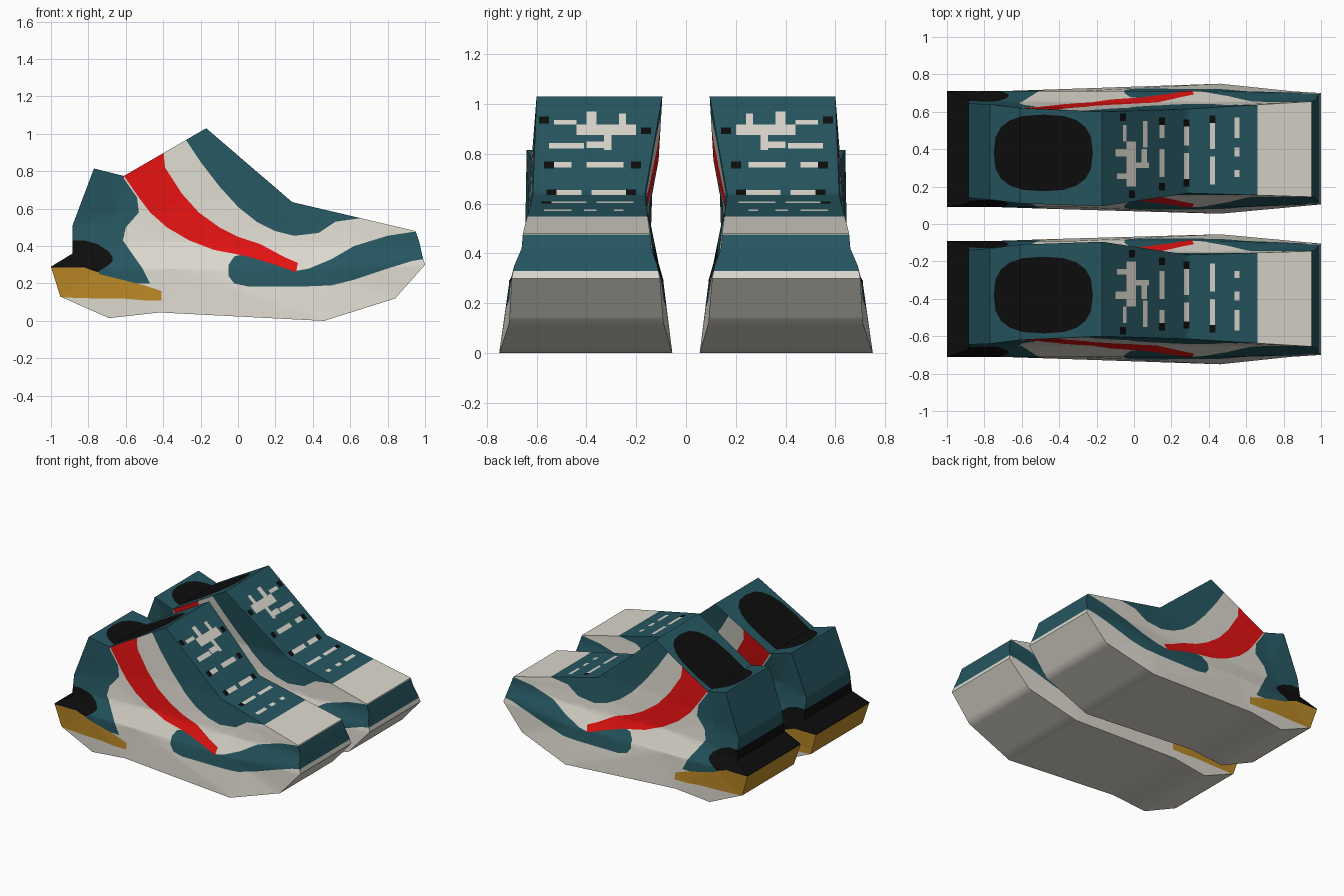
import bpy, bmesh, math
from mathutils import Vector

if "Cube" in bpy.data.objects:
    bpy.data.objects.remove(bpy.data.objects["Cube"])

COLOURS = {"cream": (0.72, 0.69, 0.62), "teal": (0.019, 0.094, 0.118), "red": (0.78, 0.006, 0.006),
           "gold": (0.50, 0.25, 0.02), "black": (0.004, 0.004, 0.004)}
NAMES = list(COLOURS)
mats = []
for name, c in COLOURS.items():
    m = bpy.data.materials.new(name)
    m.diffuse_color = (*c, 1)
    m.use_nodes = True
    m.node_tree.nodes["Principled BSDF"].inputs["Base Color"].default_value = m.diffuse_color
    mats.append(m)

# Shoe shell: five rows from sole to collar, heel to toe, each (x, z, inner y, outer y)
ROWS = [
    [(-.95, .13, .10, .70), (-.69, .015, .09, .71), (-.42, .045, .08, .72), (.46, 0, .055, .75), (.84, .12, .09, .71)],
    [(-1, .29, .09, .71), (-.72, .28, .09, .71), (-.30, .28, .09, .71), (.44, .27, .09, .71), (1, .30, .105, .70)],
    [(-.885, .36, .11, .67), (-.70, .40, .13, .655), (-.30, .42, .15, .65), (.40, .40, .15, .65), (.985, .35, .115, .69)],
    [(-.885, .51, .14, .645), (-.66, .56, .15, .63), (-.22, .65, .155, .625), (.33, .53, .16, .63), (.97, .42, .14, .66)],
    [(-.77, .815, .13, .64), (-.61, .775, .11, .62), (-.17, 1.03, .095, .60), (.29, .635, .165, .615), (.95, .48, .145, .655)],
]


def shell(sign):
    bm = bmesh.new()
    v = [[[bm.verts.new((x, sign * y, z)) for y in (yi, yo)] for x, z, yi, yo in row] for row in ROWS]
    for r in range(4):
        for c in range(4):
            for s in (0, 1):
                bm.faces.new((v[r][c][s], v[r][c + 1][s], v[r + 1][c + 1][s], v[r + 1][c][s]))
        for c in (0, 4):
            bm.faces.new((v[r][c][0], v[r][c][1], v[r + 1][c][1], v[r + 1][c][0]))
    for r in (0, 4):
        for c in range(4):
            bm.faces.new((v[r][c][0], v[r][c][1], v[r][c + 1][1], v[r][c + 1][0]))
    bmesh.ops.recalc_face_normals(bm, faces=bm.faces[:])
    bmesh.ops.triangulate(bm, faces=bm.faces[:])
    return bm


def paint(bm, poly, axis, colour, keep=lambda f: True):
    """Cut a convex outline, projected along y or z, into the faces and colour the inside."""
    lay = bm.faces.layers.int["mark"]
    to3d = (lambda a, b: Vector((a, 0, b))) if axis == "y" else (lambda a, b: Vector((a, b, 0)))
    n = len(poly)
    area = sum(poly[i][0] * poly[(i + 1) % n][1] - poly[(i + 1) % n][0] * poly[i][1] for i in range(n))
    turn = 1 if area > 0 else -1
    for f in bm.faces:
        f[lay] = int(keep(f))
    for i in range(n):
        (a, b), (c, d) = poly[i], poly[(i + 1) % n]
        if math.hypot(c - a, d - b) < 1e-4:
            continue
        co, no = to3d(a, b), to3d(-(d - b) * turn, (c - a) * turn).normalized()
        fs = [f for f in bm.faces if f[lay]]
        if not fs:
            return
        geom = fs + list({e for f in fs for e in f.edges}) + list({p for f in fs for p in f.verts})
        bmesh.ops.bisect_plane(bm, geom=geom, dist=1e-5, plane_co=co, plane_no=no)
        for f in bm.faces:
            if f[lay] and (f.calc_center_median() - co).dot(no) < 0:
                f[lay] = 0
    for f in bm.faces:
        if f[lay]:
            f.material_index = NAMES.index(colour)


def strip(bm, side_a, side_b, colour):
    for i in range(len(side_a) - 1):
        paint(bm, [side_a[i], side_a[i + 1], side_b[i + 1], side_b[i]], "y", colour)


def columns(bm, rows, colour):
    strip(bm, [(x, lo) for x, lo, hi in rows], [(x, hi) for x, lo, hi in rows], colour)


def is_top(f):
    return f.normal.z > 0.3 and abs(f.normal.y) < 0.35 and f.calc_center_median().z > 0.45


def shoe(name, sign):
    bm = shell(sign)
    bm.faces.layers.int.new("mark")

    # teal heel counter
    heel = [(.20, -.47), (.28, -.51), (.35, -.56), (.43, -.615), (.50, -.60), (.58, -.53), (.66, -.54), (.76, -.61), (.84, -.61)]
    strip(bm, [(-1.1, z) for z, x in heel], [(x, z) for z, x in heel], "teal")
    # gold heel band and black heel tab
    columns(bm, [(-1.1, .13, .285), (-.76, .12, .285), (-.74, .12, .25), (-.62, .12, .22), (-.50, .11, .19), (-.41, .11, .16)], "gold")
    columns(bm, [(-1.1, .285, .43), (-.82, .285, .43), (-.75, .26, .41), (-.69, .30, .37), (-.67, .32, .34)], "black")
    # teal toe guard
    columns(bm, [(-.05, .24, .30), (-.02, .20, .345), (.05, .185, .36), (.15, .185, .32), (.30, .185, .265), (.38, .185, .28),
                 (.50, .19, .33), (.62, .22, .40), (.80, .28, .455), (.93, .32, .475), (1.05, .34, .475)], "teal")
    # teal lace panel sides
    columns(bm, [(-.28, .97, 1.1), (-.20, .85, 1.1), (-.10, .72, 1.1), (0, .61, 1.1), (.10, .53, 1.1), (.20, .48, 1.1),
                 (.30, .455, 1.1), (.43, .47, 1.1), (.52, .53, 1.1), (.66, .55, 1.1)], "teal")
    # red curved side stripe
    strip(bm, [(-.40, .92), (-.39, .82), (-.30, .68), (-.21, .58), (-.10, .50), (0, .45), (.12, .41), (.25, .34), (.32, .31)],
          [(-.62, .79), (-.53, .66), (-.47, .58), (-.38, .50), (-.26, .43), (-.13, .38), (.05, .345), (.20, .30), (.31, .26)], "red")

    # teal top with the dark foot opening
    def on_top(poly, colour):
        paint(bm, [(x, sign * y) for x, y in poly], "z", colour, is_top)

    def bar(x0, x1, y0, y1, colour):
        on_top([(x0, y0), (x1, y0), (x1, y1), (x0, y1)], colour)

    bar(-.9, .66, 0, .8, "teal")
    ring = []
    for k in range(20):
        c, s = math.cos(k * math.pi / 10), math.sin(k * math.pi / 10)
        ring.append((-.485 + .265 * math.copysign(abs(c) ** .75, c), .38 + .205 * math.copysign(abs(s) ** .75, s)))
    on_top(ring, "black")
    # laces, bow and eyelets
    for x, y0, y1 in [(.06, .41, .55), (.15, .25, .40), (.15, .46, .56), (.28, .24, .38), (.28, .42, .55),
                      (.42, .21, .36), (.42, .40, .57), (.55, .25, .29), (.55, .36, .41), (.55, .46, .57)]:
        bar(x - .013, x + .013, y0, y1, "cream")
    for x0, x1, y0, y1 in [(-.04, .01, .20, .44), (-.10, -.04, .36, .40), (.01, .08, .30, .33), (-.09, -.04, .24, .27),
                           (-.06, -.04, .44, .53), (.04, .07, .33, .40)]:
        bar(x0, x1, y0, y1, "cream")
    for x, y in [(-.01, .16), (-.06, .57), (.15, .20), (.15, .55), (.28, .22), (.28, .54), (.42, .56)]:
        bar(x - .016, x + .016, y - .02, y + .02, "black")

    for f in bm.faces:
        f.smooth = True
    me = bpy.data.meshes.new(name)
    bm.to_mesh(me)
    bm.free()
    for m in mats:
        me.materials.append(m)
    me.set_sharp_from_angle(angle=math.radians(40))
    ob = bpy.data.objects.new(name, me)
    bpy.context.collection.objects.link(ob)


shoe("left_shoe", 1)
shoe("right_shoe", -1)
